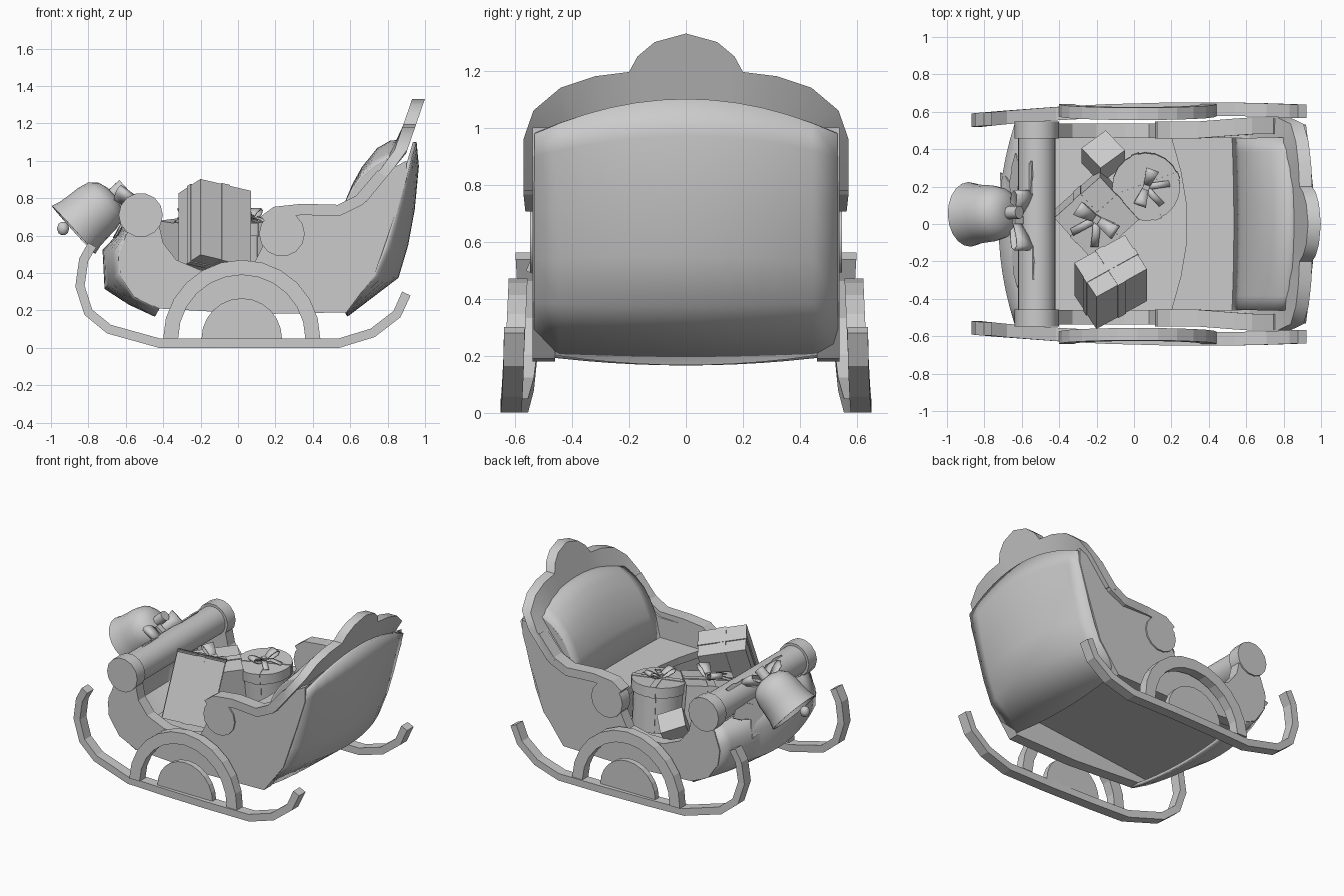
import bpy, bmesh, math
from mathutils import Matrix, Vector

if "Cube" in bpy.data.objects:
    bpy.data.objects.remove(bpy.data.objects["Cube"], do_unlink=True)

grey = bpy.data.materials.new("plain grey")
grey.use_nodes = True
grey.diffuse_color = (0.6, 0.6, 0.6, 1)
grey.node_tree.nodes["Principled BSDF"].inputs["Base Color"].default_value = grey.diffuse_color


def finish(name, bm, matrix=Matrix(), smooth=0, thick=0):
    bmesh.ops.recalc_face_normals(bm, faces=bm.faces)
    mesh = bpy.data.meshes.new(name)
    bm.to_mesh(mesh)
    bm.free()
    mesh.materials.append(grey)
    ob = bpy.data.objects.new(name, mesh)
    ob.matrix_world = matrix
    bpy.context.collection.objects.link(ob)
    if thick:
        mod = ob.modifiers.new("thickness", "SOLIDIFY")
        mod.thickness, mod.offset = thick, 0
    if smooth:
        bpy.ops.object.select_all(action="DESELECT")
        ob.select_set(True)
        bpy.context.view_layer.objects.active = ob
        bpy.ops.object.shade_smooth_by_angle(angle=math.radians(smooth))
    return ob


def prism(name, outline, offset, matrix=Matrix()):
    """Fill an outline of 3D points and push it along offset."""
    bm = bmesh.new()
    face = bm.faces.new([bm.verts.new(p) for p in outline])
    out = bmesh.ops.extrude_face_region(bm, geom=[face])
    moved = [v for v in out["geom"] if isinstance(v, bmesh.types.BMVert)]
    bmesh.ops.translate(bm, verts=moved, vec=offset)
    return finish(name, bm, matrix)


def grid(name, rows, matrix=Matrix(), smooth=30, thick=0, close=False):
    """Skin rows of points that all have the same length."""
    bm = bmesh.new()
    vs = [[bm.verts.new(p) for p in row] for row in rows]
    n = len(vs[0])
    for a, b in zip(vs, vs[1:]):
        for i in range(n if close else n - 1):
            j = (i + 1) % n
            bm.faces.new((a[i], a[j], b[j], b[i]))
    if close:
        bm.faces.new(vs[0])
        bm.faces.new(vs[-1])
    return finish(name, bm, matrix, smooth, thick)


def bar(name, path, half_y, half_t, y_at):
    """Sweep a flat rectangle along an (x, z) path."""
    rows = []
    for i, (x, z) in enumerate(path):
        a, b = path[max(i - 1, 0)], path[min(i + 1, len(path) - 1)]
        t = Vector((b[0] - a[0], b[1] - a[1])).normalized() * half_t
        y = y_at(x)
        rows.append([(x - t.y * k, y + half_y * m, z + t.x * k)
                     for k, m in ((1, 1), (1, -1), (-1, -1), (-1, 1))])
    return grid(name, rows, close=True, smooth=0)


def lathe(name, profile, matrix, sides=20):
    """Spin (radius, height) points round local z."""
    rows = [[(r * math.cos(i * math.tau / sides), r * math.sin(i * math.tau / sides), h)
             for i in range(sides)] for r, h in profile]
    return grid(name, rows, matrix, smooth=40, close=True)


def box(name, size, matrix):
    bm = bmesh.new()
    bmesh.ops.create_cube(bm, size=1, matrix=Matrix.Diagonal((*size, 1)))
    return finish(name, bm, matrix)


def place(x, y, z, yaw=0, tilt=0):
    return (Matrix.Translation((x, y, z)) @ Matrix.Rotation(math.radians(tilt), 4, "X")
            @ Matrix.Rotation(math.radians(yaw), 4, "Z"))


def arc(cx, cz, r, a, b, n):
    return [(cx + r * math.cos(math.radians(a + (b - a) * i / n)),
             cz + r * math.sin(math.radians(a + (b - a) * i / n))) for i in range(n + 1)]


def bow(name, matrix, size):
    """Two standing loops, two tails and a knot, lying in local xy."""
    for s, side in ((-1, "left"), (1, "right")):
        loop = [(0, 0), (.5, .12), (.9, .3), (1, .5), (.85, .6), (.5, .45), (0, .1)]
        grid(f"{name}_{side}_loop", [[(s * x * size, w * size * (.15 + .2 * x), z * size)
             for w in (-1, 1)] for x, z in loop], matrix, thick=.006)
        grid(f"{name}_{side}_tail", [[(s * (x + w * .14) * size, (-y + w * .1) * size, z * size)
             for w in (-1, 1)] for x, y, z in ((0, 0, .08), (.3, .5, .2), (.6, 1.1, .05))],
             matrix, thick=.006)
    box(name + "_knot", (.25 * size, .35 * size, .3 * size),
        matrix @ Matrix.Translation((0, 0, .15 * size)))


def bowed(name, pairs, half=.53, n=12):
    """Panel bulging from an edge profile to a centre profile."""
    rows = []
    for (ex, ez), (cx, cz) in pairs:
        row = []
        for i in range(n + 1):
            u = 2 * i / n - 1
            k = 1 - u * u
            row.append((ex + (cx - ex) * k, half * u, ez + (cz - ez) * k))
        rows.append(row)
    return grid(name, rows, smooth=50, thick=.02)


# Bowed back and front of the body, with a raised sloping floor between
bowed("back_panel", [((.91, .98), (.945, 1.1)), ((.89, .9), (.957, .97)),
                     ((.84, .71), (.935, .74)), ((.79, .54), (.9, .55)), ((.73, .39), (.85, .38)),
                     ((.58, .22), (.58, .175))])
bowed("front_panel", [((-.58, .62), (-.6, .64)), ((-.63, .51), (-.715, .52)), ((-.63, .4), (-.705, .32)),
                      ((-.55, .28), (-.58, .24)), ((-.42, .21), (-.44, .175))])
prism("floor", [(-.52, -.47, .25), (.72, -.47, .38), (.72, -.47, .41), (-.52, -.47, .28)], (0, .94, 0))

# Sides, scrolls, arm rails
side = ([(-.42, .21), (-.55, .27), (-.625, .38), (-.64, .48), (-.6, .6), (-.52, .72), (-.42, .65),
         (-.4, .56), (-.33, .47), (-.2, .415), (-.05, .41), (.08, .44), (.13, .54), (.16, .66), (.24, .73),
         (.52, .73), (.66, .79), (.77, .93), (.9, 1.0), (.9, .9), (.84, .71), (.73, .39), (.58, .19), (.1, .18)])
rail = [(.14, .68), (.2, .725), (.34, .74), (.54, .735), (.65, .79), (.72, .87), (.77, .93)]
across = Matrix.Rotation(math.radians(90), 4, "X")
for s, tag in ((-1, "right"), (1, "left")):
    prism(tag + "_side", [(x, s * .46, z) for x, z in side], (0, s * .078, 0))
    bar(tag + "_arm_rail", rail, .045, .03, lambda x: s * (.503 + .022 * min(1, max(0, x - .4) / .2)))
    for part, x, z, r in (("front", -.52, .71, .118), ("arm", .235, .61, .122)):
        lathe(f"{tag}_{part}_scroll", [(r, -.045), (r, .045)], Matrix.Translation((x, s * .503, z)) @ across, 14)
lathe("front_roll", [(.1, -.5), (.1, .5)], Matrix.Translation((-.52, 0, .71)) @ across, 24)

# Scalloped crest framing the back
outer = [(.57, .78), (.57, .96), (.535, 1.06), (.44, 1.14), (.32, 1.18), (.2, 1.195), (.17, 1.25), (.11, 1.3)]
inner = [(.46, .78), (.45, .9), (.43, .95), (.37, .98), (.29, 1.01), (.19, 1.04), (.13, 1.05), (.08, 1.06)]
outer += [(0, 1.33)] + [(-y, z) for y, z in reversed(outer)]
inner += [(0, 1.06)] + [(-y, z) for y, z in reversed(inner)]


def lean(y, z, dx):
    return (.865 + (z - 1.04) * (.82 if z < 1.04 else .345) + dx, y, z)


grid("crest", [[lean(*o, -.034), lean(*o, .034), lean(*i, .034), lean(*i, -.034)]
               for o, i in zip(outer, inner)], close=True, smooth=40)

# Seat and padded backrest
plan = [(.2, .46), (.25, .28), (.28, .1), (.28, -.1), (.25, -.28), (.2, -.46)]
prism("seat_base", [(x + .01, y, .36) for x, y in plan + [(.57, -.46), (.57, .46)]], (0, 0, .18))
prism("seat_cushion", [(x, y, .54) for x, y in plan + [(.7, -.46), (.7, .46)]], (0, 0, .05))
pad = [(.53, .57), (.57, .75), (.615, .845), (.66, .91), (.73, .97), (.79, 1.0), (.84, 1.02)]
pad_centre = [(.54, .57), (.58, .775), (.62, .87), (.67, .96), (.75, 1.06), (.82, 1.1), (.88, 1.1)]
bowed("backrest", list(zip(pad, pad_centre)), half=.46)
prism("backrest_core", [(x, -.46, z) for x, z in pad + [(.82, .9), (.72, .57)]], (0, .92, 0))

# Runners with arched braces that lean inward
runner = [(-.78, .55), (-.825, .47), (-.845, .33), (-.8, .19), (-.69, .1), (-.42, .025), (-.15, .025),
          (.2, .025), (.54, .025), (.72, .08), (.85, .18), (.9, .29)]
for s, tag in ((-1, "right"), (1, "left")):
    bar(tag + "_runner", runner, .036, .025, lambda x: s * (.615 - .042 * (x - .35) ** 2))
    arch = arc(.02, .05, .42, 0, 180, 12) + arc(.02, .05, .34, 180, 0, 12)
    prism(tag + "_arch", [(x, s * (.577 - .045 * z), z) for x, z in arch], (0, s * .066, 0))
    prism(tag + "_half_disc", [(x, s * .58, z) for x, z in arc(.02, .05, .215, 0, 180, 12)], (0, s * .04, 0))

# Wrapped gifts
gifts = (("tall_gift", (.315, .23, .44), place(-.125, -.31, .63, 31, -23)),
         ("square_gift", (.33, .31, .32), place(-.2, .05, .52, 42, 8)))
for name, (w, d, h), m in gifts:
    box(name, (w, d, h), m)
    box(name + "_ribbon", (w * .16, d + .008, h + .008), m)
    box(name + "_cross_ribbon", (w + .008, d * .16, h + .012), m)
bow("square_gift_bow", gifts[1][2] @ place(0, 0, .16, -75), .12)
box("small_gift", (.17, .16, .16), place(-.165, .36, .45, 40, -30))
drum = place(.065, .22, .36, 20, 4)
lathe("round_gift", [(.165, 0), (.165, .3)], drum)
lathe("round_gift_lid", [(.182, .25), (.182, .32)], drum)
for yaw in (0, 90):
    box("round_gift_ribbon", (.338, .04, .25), drum @ place(0, 0, .13, yaw))
    box("round_gift_lid_ribbon", (.37, .04, .076), drum @ place(0, 0, .286, yaw))
bow("round_gift_bow", drum @ place(0, 0, .32, 50), .1)

# Bell hanging off the front, mouth down and forward
axis = Vector((-.74, -.03, -.67))
bell = Matrix.Translation((-.672, .06, .818)) @ axis.to_track_quat("Z", "Y").to_matrix().to_4x4()
lathe("bell", [(.05, -.005), (.1, .012), (.135, .05), (.15, .11), (.154, .17), (.16, .23), (.173, .28),
               (.163, .28), (.13, .2), (.11, .06)], bell)
lathe("bell_stem", [(.035, -.08), (.035, .01)], bell, 10)
lathe("bell_clapper", [(.01, -.035), (.025, -.025), (.033, 0), (.025, .025), (.01, .035)],
      Matrix.Translation((-.935, .01, .638)), 12)

# Leaves and bow behind the bell
up = Vector((.47, 0, .88)).normalized()
spray = Matrix.Translation((-.63, .02, .67)) @ Matrix((up, (0, 1, 0), up.cross(Vector((0, 1, 0))))).transposed().to_4x4()
half_leaf = [(.04, .03), (.12, .07), (.17, .07), (.2, .08), (.26, .05), (.29, .045)]
leaf = half_leaf + [(.36, 0)] + [(x, -y) for x, y in reversed(half_leaf)]
for i, (angle, size) in enumerate(((62, 1), (93, 1), (128, .9), (-62, 1), (-93, 1), (-128, .9))):
    prism(f"leaf_{i + 1}", [(x * size, y * size, 0) for x, y in leaf], (0, 0, -.008),
          spray @ place(0, 0, -.004 * i, angle, 0))
bow("bell_bow", place(-.64, .02, .76, 90) @ Matrix.Rotation(math.radians(35), 4, "X"), .16)
